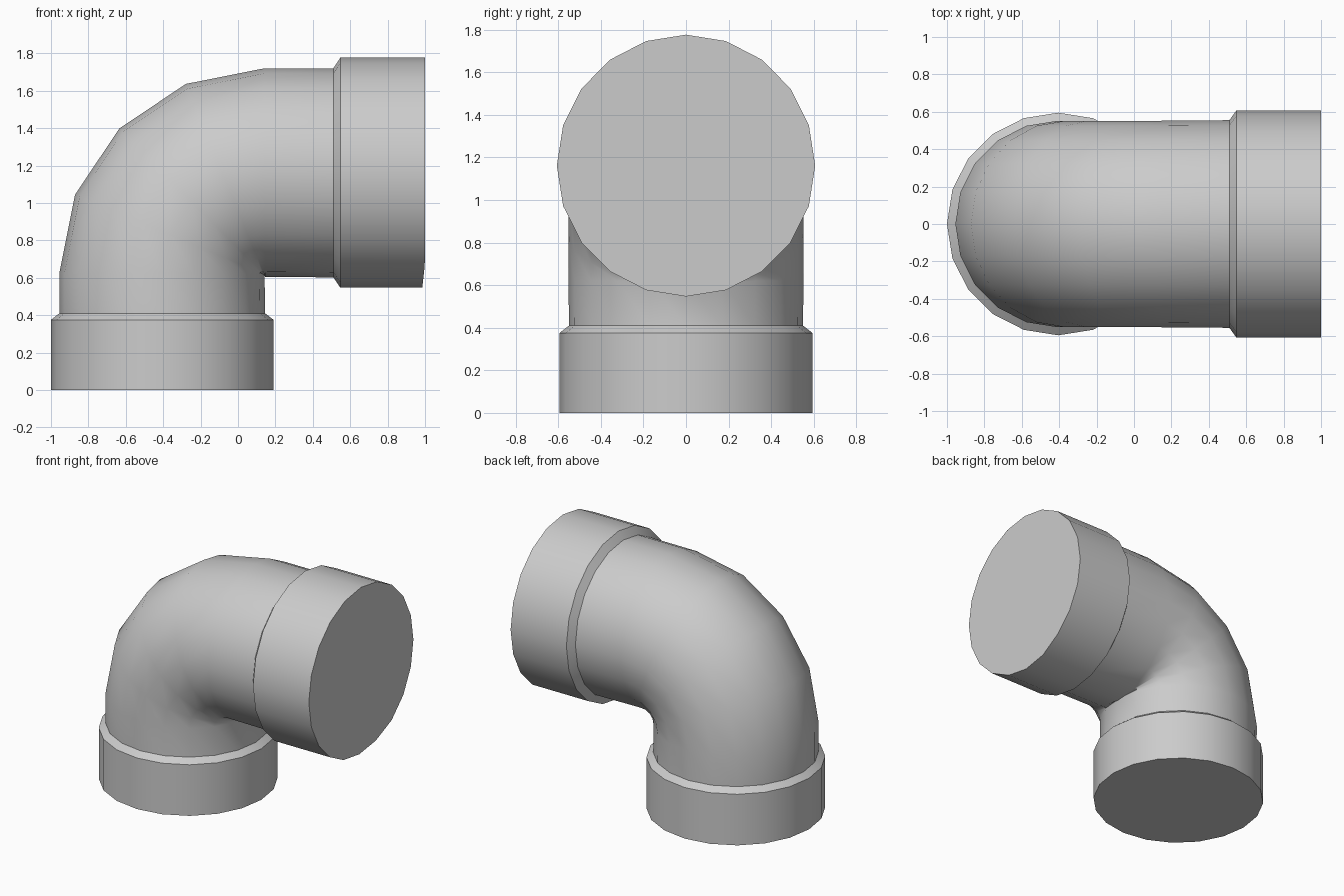
import bpy, bmesh, math
from mathutils import Vector

if "Cube" in bpy.data.objects:
    bpy.data.objects.remove(bpy.data.objects["Cube"])

SIDES = 20

grey = bpy.data.materials.new("pipe grey")
grey.diffuse_color = (0.6, 0.6, 0.6, 1)
grey.use_nodes = True
grey.node_tree.nodes["Principled BSDF"].inputs["Base Color"].default_value = grey.diffuse_color

# Cross-sections along the pipe: (inner x, inner z, outer x, outer z, half width in y)
rings = [
    (0.19, 0.0, -1.0, 0.0, 0.595),        # lower socket
    (0.19, 0.375, -1.0, 0.375, 0.595),
    (0.145, 0.41, -0.955, 0.41, 0.55),    # chamfer to pipe
]
# Tight bend: inner side almost pivots on one point
for i in range(5):
    a = math.radians(22.5 * i)
    c, s = math.cos(a), math.sin(a)
    px, pz = 0.145, 0.62 - 0.018 * i / 4
    rings.append((px - 0.003 * c, pz + 0.003 * s,
                  0.142 - 1.097 * c, 0.625 + 1.095 * s, 0.552))
rings += [
    (0.51, 0.602, 0.51, 1.72, 0.555),     # straight pipe
    (0.547, 0.547, 0.547, 1.777, 0.607),  # chamfer to upper socket
    (1.0, 0.547, 1.0, 1.777, 0.607),      # upper socket
]

bm = bmesh.new()
loops = []
for ix, iz, ox, oz, w in rings:
    inner, outer = Vector((ix, 0, iz)), Vector((ox, 0, oz))
    mid, half = (inner + outer) / 2, (outer - inner) / 2
    loop = []
    for k in range(SIDES):
        a = 2 * math.pi * k / SIDES
        loop.append(bm.verts.new(mid + half * math.cos(a) + Vector((0, w * math.sin(a), 0))))
    loops.append(loop)

for A, B in zip(loops, loops[1:]):
    for k in range(SIDES):
        j = (k + 1) % SIDES
        bm.faces.new((A[k], A[j], B[j], B[k]))

# Closed ends
bm.faces.new(loops[0])
bm.faces.new(loops[-1])

# Slightly worn lower lip of the upper socket
for v in loops[-1]:
    v.co.x -= max(0.0, 0.68 - v.co.z) * 0.11

bmesh.ops.recalc_face_normals(bm, faces=bm.faces)
me = bpy.data.meshes.new("elbow_pipe")
bm.to_mesh(me)
bm.free()
me.materials.append(grey)
ob = bpy.data.objects.new("elbow_pipe", me)
bpy.context.collection.objects.link(ob)

bpy.context.view_layer.objects.active = ob
ob.select_set(True)
bpy.ops.object.shade_smooth_by_angle(angle=math.radians(35))
